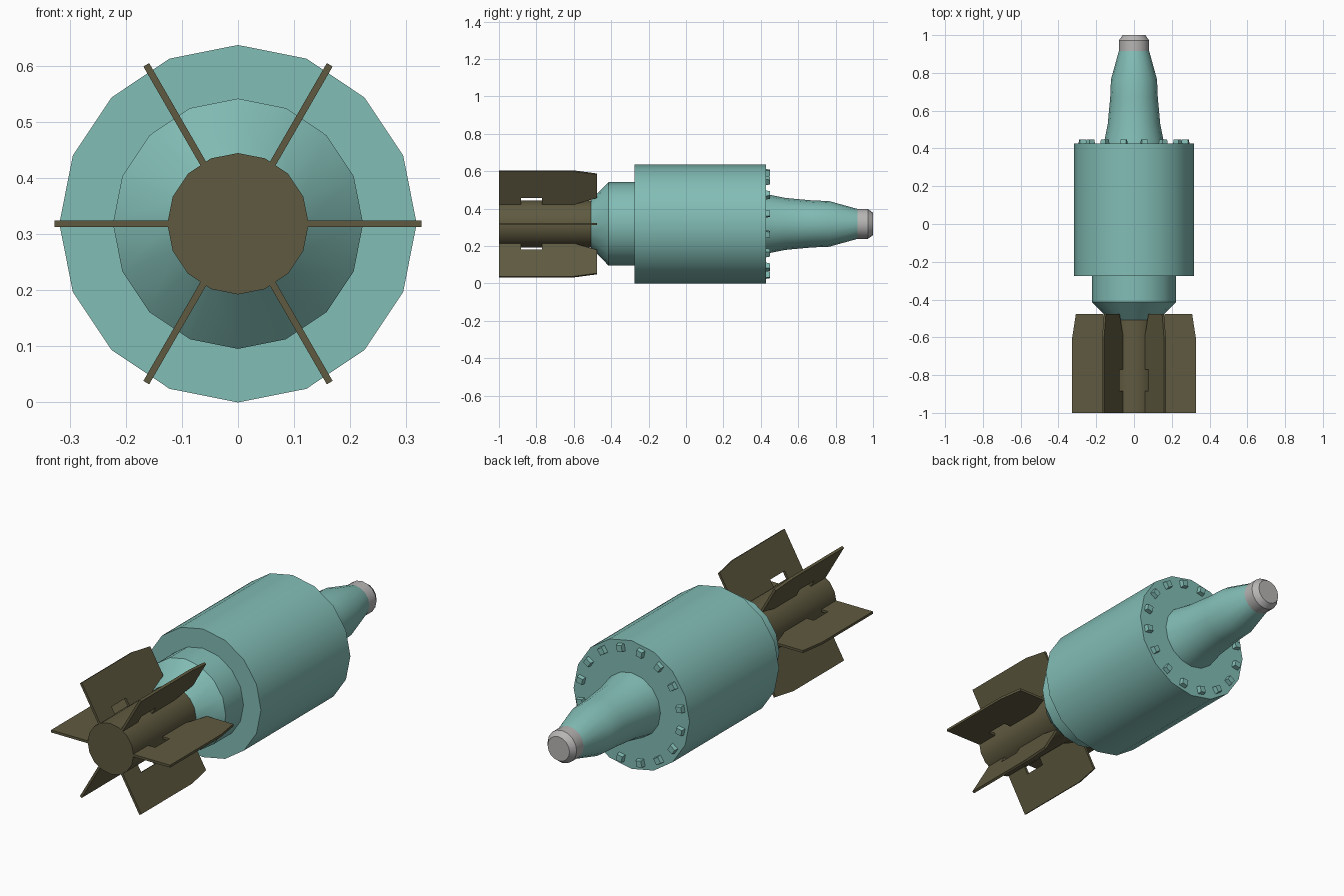
import bpy, bmesh, math
from mathutils import Matrix, Vector

if "Cube" in bpy.data.objects:
    bpy.data.objects.remove(bpy.data.objects["Cube"])

AXIS_Z = 0.3185   # height of the long axis (runs along y)
SIDES = 16


def material(name, rgb):
    m = bpy.data.materials.new(name)
    m.diffuse_color = (*rgb, 1)
    m.use_nodes = True
    m.node_tree.nodes["Principled BSDF"].inputs["Base Color"].default_value = m.diffuse_color
    return m


teal = material("teal paint", (0.225, 0.51, 0.465))
olive = material("olive metal", (0.115, 0.102, 0.051))
grey = material("light grey metal", (0.47, 0.46, 0.455))


def finish(bm, name, mat, smooth=False):
    bmesh.ops.recalc_face_normals(bm, faces=bm.faces)
    me = bpy.data.meshes.new(name)
    bm.to_mesh(me)
    bm.free()
    me.materials.append(mat)
    ob = bpy.data.objects.new(name, me)
    ob.location.z = AXIS_Z
    bpy.context.collection.objects.link(ob)
    if smooth:
        bpy.ops.object.select_all(action='DESELECT')
        ob.select_set(True)
        bpy.context.view_layer.objects.active = ob
        bpy.ops.object.shade_smooth_by_angle(angle=math.radians(30))
    return ob


def lathe(name, profile, mat):
    """Turn a list of (y, radius) points around the y axis, with flat end caps."""
    bm = bmesh.new()
    rings = []
    for y, r in profile:
        angles = [2 * math.pi * i / SIDES for i in range(SIDES)]
        rings.append([bm.verts.new((r * math.cos(a), y, r * math.sin(a))) for a in angles])
    for a, b in zip(rings, rings[1:]):
        for i in range(SIDES):
            j = (i + 1) % SIDES
            bm.faces.new((a[i], a[j], b[j], b[i]))
    bm.faces.new(rings[0])
    bm.faces.new(rings[-1])
    return finish(bm, name, mat, True)


# Main casing: rear cone, collar and wide drum
lathe("casing", [(-0.511, 0.124), (-0.414, 0.223), (-0.275, 0.223),
                 (-0.275, 0.3185), (0.427, 0.3185)], teal)

# Tapered nose and its grey tip
lathe("nose", [(0.42, 0.16), (0.45, 0.155), (0.53, 0.139), (0.67, 0.126),
               (0.765, 0.122), (0.917, 0.08)], teal)
lathe("nose_tip", [(0.917, 0.08), (0.972, 0.08), (1.0, 0.06)], grey)

# Tail tube
lathe("tail_tube", [(-1.0, 0.126), (-0.509, 0.126)], olive)

# Six tail fins, each with a notch next to the tube: (radius, y) outline
outline = [(0.12, -1.0), (0.327, -1.0), (0.327, -0.6), (0.308, -0.477),
           (0.163, -0.477), (0.126, -0.59), (0.12, -0.59), (0.12, -0.77),
           (0.163, -0.77), (0.163, -0.883), (0.12, -0.883)]
THICK = 0.012
for k in range(6):
    bm = bmesh.new()
    face = bm.faces.new([bm.verts.new((r, y, -THICK / 2)) for r, y in outline])
    ext = bmesh.ops.extrude_face_region(bm, geom=[face], use_keep_orig=True)
    top = [v for v in ext["geom"] if isinstance(v, bmesh.types.BMVert)]
    bmesh.ops.translate(bm, verts=top, vec=(0, 0, THICK))
    bmesh.ops.rotate(bm, verts=bm.verts, cent=(0, 0, 0),
                     matrix=Matrix.Rotation(math.radians(60 * k), 3, 'Y'))
    finish(bm, f"tail_fin_{k + 1}", olive)

# Ring of bolt heads on the front of the drum, slightly narrowed at the top
bm = bmesh.new()
for k in range(16):
    new = bmesh.ops.create_cube(bm, size=1)["verts"]
    for v in new:
        s = 0.8 if v.co.y > 0 else 1.0
        v.co = Vector((v.co.x * 0.036 * s, 0.434 + v.co.y * 0.028, 0.278 + v.co.z * 0.038 * s))
    bmesh.ops.rotate(bm, verts=new, cent=(0, 0, 0),
                     matrix=Matrix.Rotation(2 * math.pi * (k + 0.5) / 16, 3, 'Y'))
finish(bm, "front_bolts", teal)
